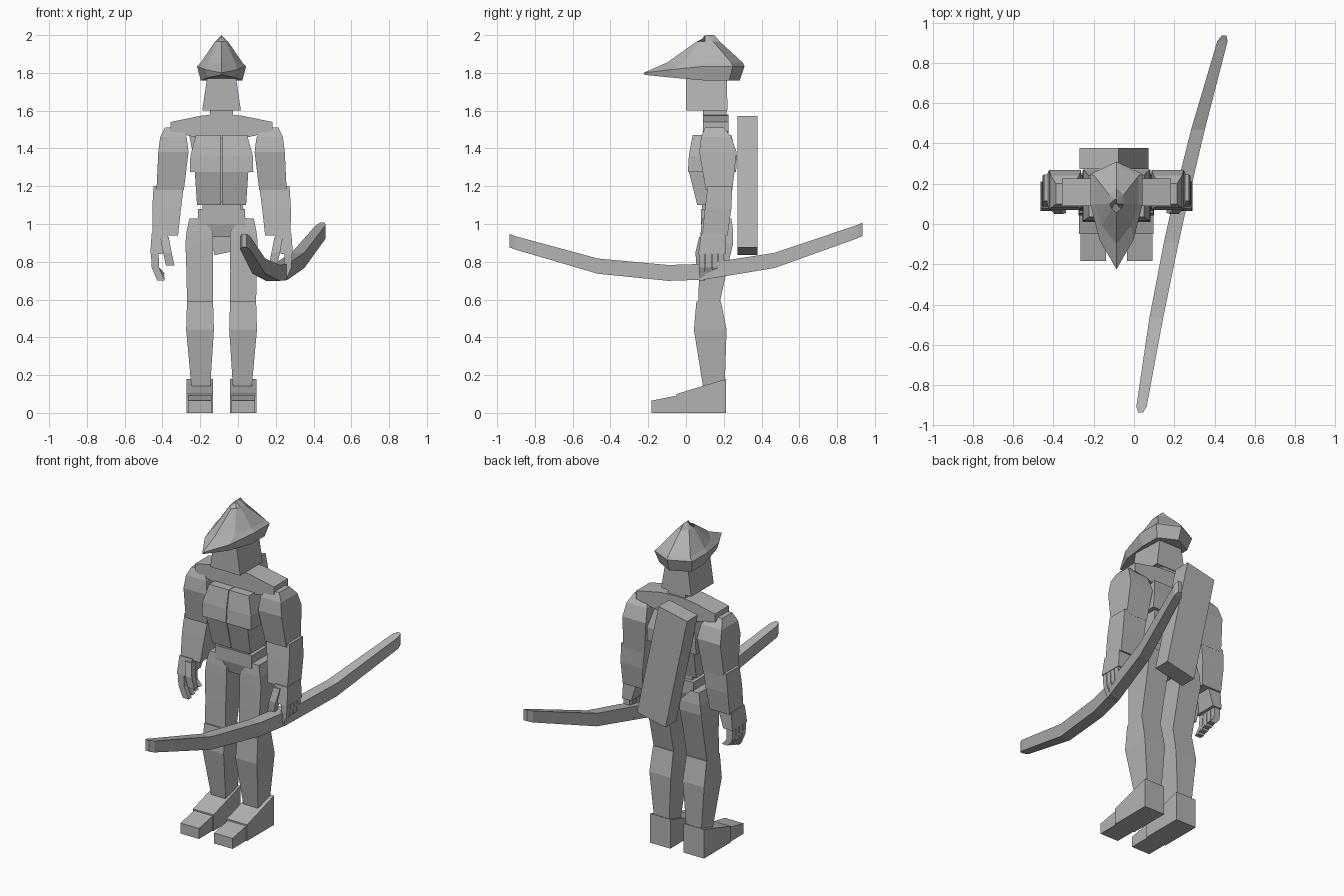
import bpy
import bmesh
import math

cube = bpy.data.objects.get("Cube")
if cube:
    bpy.data.objects.remove(cube, do_unlink=True)

BODY_X = -.087  # middle line of the body

grey = bpy.data.materials.new("plain_grey")
grey.use_nodes = True
shade = .45
grey.diffuse_color = (shade, shade, shade, 1)
principled = grey.node_tree.nodes["Principled BSDF"]
principled.inputs["Base Color"].default_value = grey.diffuse_color


def loft(name, rings, middle=BODY_X, side=1):
    """Skin equal-sized rings of points and cap both ends."""
    bm = bmesh.new()
    rows = []
    for ring in rings:
        rows.append([bm.verts.new((side * x + middle, y, z)) for x, y, z in ring])
    for lower, upper in zip(rows, rows[1:]):
        for i in range(len(lower)):
            bm.faces.new((lower[i - 1], lower[i], upper[i], upper[i - 1]))
    bm.faces.new(rows[0])
    bm.faces.new(rows[-1])
    bmesh.ops.remove_doubles(bm, verts=bm.verts, dist=.001)
    bmesh.ops.recalc_face_normals(bm, faces=bm.faces)
    mesh = bpy.data.meshes.new(name)
    bm.to_mesh(mesh)
    bm.free()
    mesh.materials.append(grey)
    part = bpy.data.objects.new(name, mesh)
    bpy.context.collection.objects.link(part)
    return part


def pair(name, *rings):
    """The same part on both sides of the body."""
    loft("left_" + name, rings, side=1)
    loft("right_" + name, rings, side=-1)


def level(z, wide, front, back, x=0):
    """Level rectangular cross-section of a limb, centred on x."""
    left, right = x - wide / 2, x + wide / 2
    return [(left, front, z), (right, front, z), (right, back, z), (left, back, z)]


def upright(y, low, high, wide, x=0):
    """Upright rectangular cross-section facing the front."""
    left, right = x - wide / 2, x + wide / 2
    return [(left, y, low), (right, y, low), (right, y, high), (left, y, high)]


def teardrop(z, wide, back, front, nose=0):
    """Hat cross-section, rounded behind and pointed in front; nose lifts the point."""
    middle = .1
    cheek = middle + (front - middle) * .55
    half = [(0, back, z), (wide, back * .8, z), (wide, middle, z),
            (wide * .65, cheek, z + nose / 2), (0, front, z + nose)]
    return half + [(-x, y, height) for x, y, height in half[-2:0:-1]]


# Head and neck
loft("head", [level(z=1.6, wide=.205, front=0, back=.22),
              level(z=1.8, wide=.145, front=0, back=.215)])
loft("neck", [level(z=1.48, wide=.12, front=.09, back=.215),
              level(z=1.61, wide=.12, front=.09, back=.215)])

# Pointed hat with a long beak
loft("hat", [teardrop(z=1.76, wide=.11, back=.285, front=-.22, nose=.03),
             teardrop(z=1.835, wide=.13, back=.31, front=-.225, nose=-.035),
             teardrop(z=1.855, wide=.11, back=.3, front=-.1),
             teardrop(z=1.965, wide=.035, back=.18, front=.055),
             teardrop(z=2, wide=0, back=.15, front=.15)])

# Shoulder yoke, each half running from the neck out to its tip
for name, side in (("left_yoke", 1), ("right_yoke", -1)):
    loft(name, [[(x, .09, low), (x, .225, low), (x, .225, high), (x, .09, high)]
                for x, low, high in ((0, 1.45, 1.58), (.1, 1.45, 1.575),
                                     (.27, 1.49, 1.54))], side=side)

# Torso
pair("chest",
     level(z=1.275, wide=.166, front=.01, back=.265, x=.085),
     level(z=1.36, wide=.163, front=.015, back=.27, x=.084),
     level(z=1.47, wide=.134, front=.035, back=.24, x=.069))
pair("abdomen",
     level(z=1.1, wide=.128, front=.06, back=.21, x=.066),
     level(z=1.28, wide=.14, front=.015, back=.25, x=.072))
loft("waist", [level(z=1.06, wide=.2, front=.085, back=.21),
               level(z=1.12, wide=.2, front=.085, back=.21)])
loft("pelvis", [level(z=.93, wide=.12, front=.1, back=.21),
                level(z=1, wide=.25, front=.08, back=.23),
                level(z=1.08, wide=.25, front=.08, back=.23)])

# Legs
pair("thigh",
     level(z=.59, wide=.138, front=.065, back=.18, x=.114),
     level(z=.75, wide=.14, front=.07, back=.215, x=.116),
     level(z=.9, wide=.147, front=.075, back=.25, x=.118),
     level(z=.96, wide=.14, front=.078, back=.25, x=.115),
     level(z=1.03, wide=.06, front=.085, back=.24, x=.14))
pair("shin",
     level(z=.14, wide=.1, front=.09, back=.205, x=.11),
     level(z=.44, wide=.147, front=.042, back=.215, x=.114),
     level(z=.59, wide=.138, front=.055, back=.185, x=.114))

# Wedge feet
pair("heel",
     upright(y=-.05, low=0, high=.1, wide=.14, x=.115),
     upright(y=.213, low=0, high=.18, wide=.14, x=.115))
pair("toe",
     upright(y=-.183, low=0, high=.065, wide=.126, x=.115),
     upright(y=-.045, low=0, high=.092, wide=.126, x=.115))

# Arms
pair("upper_arm",
     level(z=1.18, wide=.145, front=.105, back=.245, x=.272),
     level(z=1.38, wide=.16, front=.07, back=.268, x=.255),
     level(z=1.46, wide=.14, front=.08, back=.24, x=.255),
     level(z=1.51, wide=.08, front=.1, back=.2, x=.26))
pair("forearm",
     level(z=.94, wide=.135, front=.085, back=.22, x=.298),
     level(z=1.08, wide=.152, front=.1, back=.24, x=.291),
     level(z=1.2, wide=.16, front=.115, back=.245, x=.28))

# Hands: palm, thumb and four curled fingers
pair("palm",
     level(z=.84, wide=.063, front=.065, back=.21, x=.346),
     level(z=.95, wide=.09, front=.08, back=.21, x=.325))
pair("thumb",
     level(z=.78, wide=.045, front=.055, back=.09, x=.272),
     level(z=.85, wide=.045, front=.05, back=.09, x=.287),
     level(z=.93, wide=.045, front=.07, back=.11, x=.302))
for number in range(4):
    front = .07 + .034 * number
    back = front + .03
    pair("finger_" + "abcd"[number],
         level(z=.7 + .012 * number, wide=.04, front=front, back=back, x=.32),
         level(z=.77, wide=.04, front=front, back=back, x=.35),
         level(z=.85, wide=.04, front=front, back=back, x=.354))

# Slanted box quiver on the back
quiver = loft("quiver", [level(z=-.355, wide=.2, front=-.0525, back=.0525),
                         level(z=.355, wide=.2, front=-.0525, back=.0525)], middle=0)
quiver.rotation_euler.y = math.radians(-12)
quiver.location = (-.1, .325, 1.203)

# Long curved bow held in the left hand, thinning to chisel tips
bow = []
for t in (-1, -.97, -.5, -.1, .1, .5, .97, 1):
    x = .205 + .207 * t + .035 * t * t
    z = .742 + .03 * t + .2 * t * t
    wide = .074 - .024 * t * t if abs(t) < 1 else .024
    tall = .084 - .014 * t * t
    bow.append(upright(y=.935 * t, low=z - tall / 2, high=z + tall / 2, wide=wide, x=x))
loft("bow", bow, middle=0)
